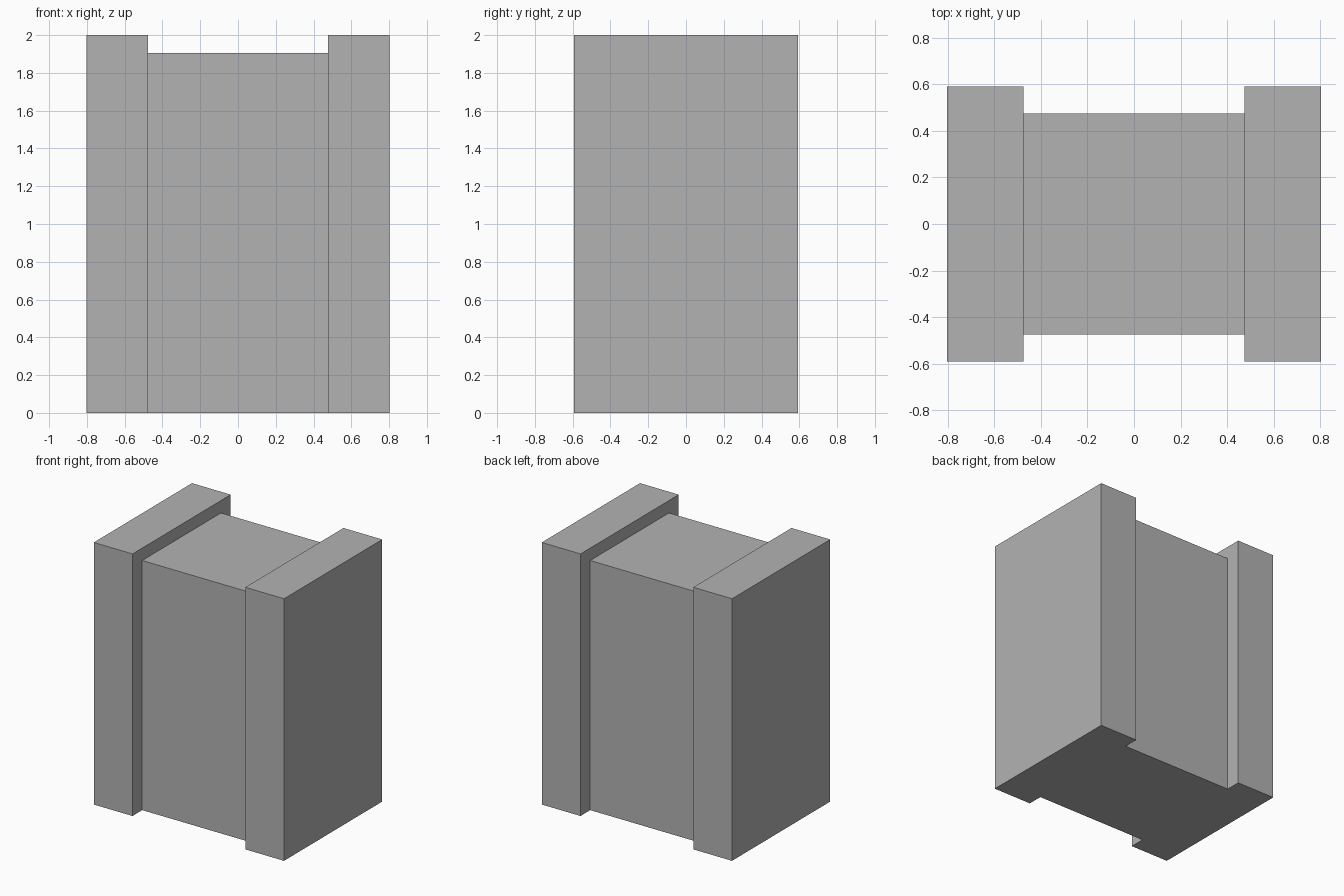
import bpy

cube = bpy.data.objects.get("Cube")
if cube:
    bpy.data.objects.remove(cube, do_unlink=True)

# Plain grey for every part
grey = bpy.data.materials.new("grey")
grey.use_nodes = True
colour = (0.45, 0.45, 0.45, 1)
grey.diffuse_color = colour
grey.node_tree.nodes["Principled BSDF"].inputs["Base Color"].default_value = colour


def block(name, x, width, depth, height):
    """Flat-faced box standing on the ground."""
    bpy.ops.mesh.primitive_cube_add(size=1, location=(x, 0, height / 2))
    ob = bpy.context.object
    ob.name = name
    ob.scale = (width, depth, height)
    bpy.ops.object.transform_apply(location=False, rotation=False, scale=True)
    ob.data.materials.append(grey)


HALF_WIDTH, HALF_CORE = 0.803, 0.476
PANEL = HALF_WIDTH - HALF_CORE

# Recessed core between two taller, deeper side panels
block("core", 0, 2 * HALF_CORE, 0.95, 1.905)
for name, side in (("left_panel", 1), ("right_panel", -1)):
    block(name, side * (HALF_CORE + PANEL / 2), PANEL, 1.184, 2)
